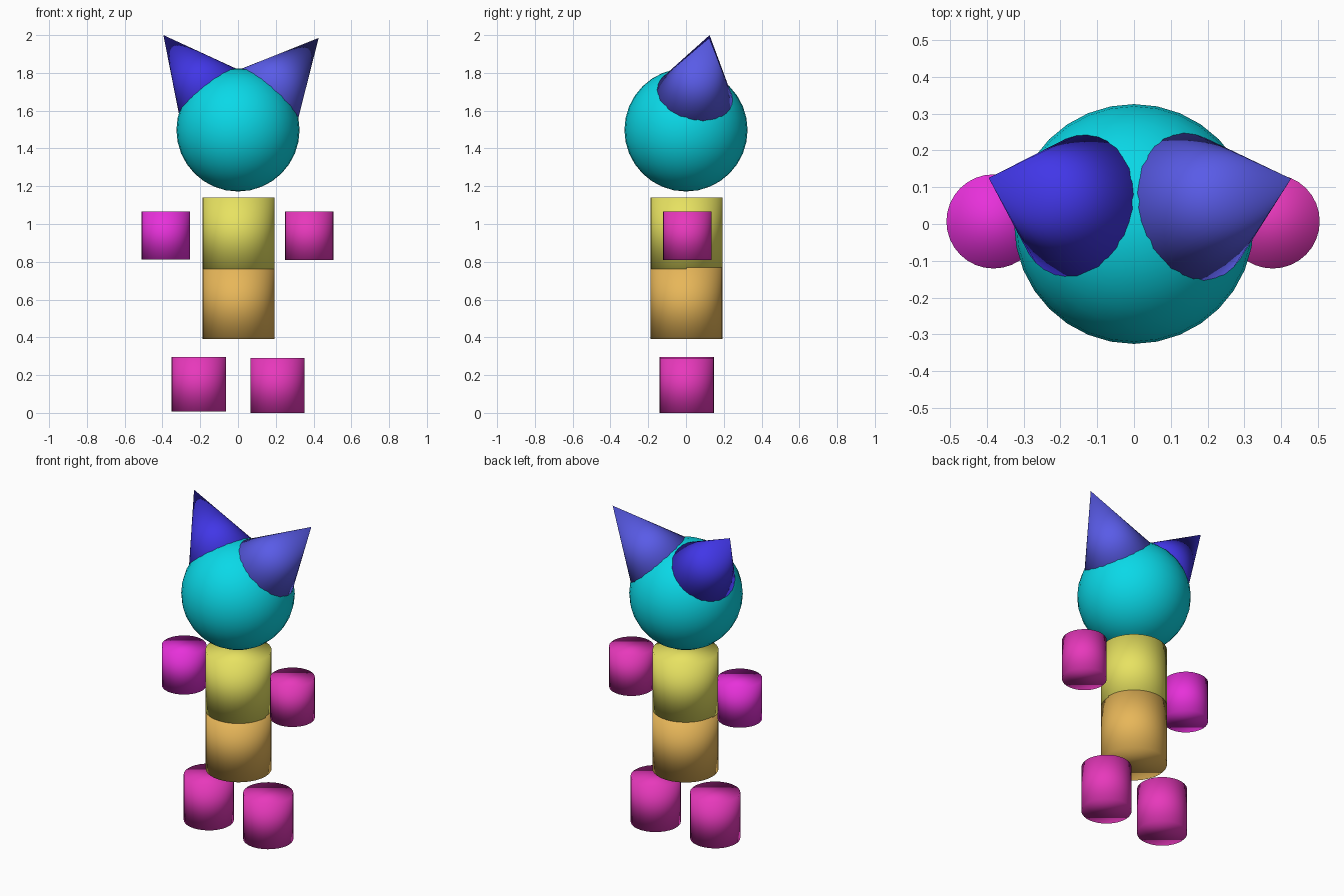
import bpy
from mathutils import Vector

default = bpy.data.objects.get("Cube")
if default:
    bpy.data.objects.remove(default, do_unlink=True)


def material(name, rgb):
    mat = bpy.data.materials.new(name)
    mat.use_nodes = True
    mat.diffuse_color = (*rgb, 1)
    mat.node_tree.nodes["Principled BSDF"].inputs["Base Color"].default_value = (*rgb, 1)
    return mat


cyan = material("cyan", (0.003, 0.69, 0.8))
yellow = material("yellow", (0.8, 0.76, 0.12))
tan = material("tan", (0.8, 0.47, 0.1))
pink = material("pink", (0.8, 0.04, 0.5))
magenta = material("magenta", (0.8, 0.03, 0.7))
blue = material("blue", (0.053, 0.037, 0.8))
periwinkle = material("periwinkle", (0.1, 0.105, 0.8))


def finish(name, mat):
    """Name, colour and smooth the newest primitive."""
    obj = bpy.context.object
    obj.name = name
    obj.data.materials.append(mat)
    bpy.ops.object.shade_smooth()
    return obj


def barrel(name, mat, x, y, bottom, top, radius):
    """Upright cylinder between two heights."""
    bpy.ops.mesh.primitive_cylinder_add(vertices=32, radius=radius, depth=top - bottom,
                                        location=(x, y, (bottom + top) / 2))
    return finish(name, mat)


def ear(name, mat, apex, centre, sink):
    """Cone pointing from the head centre to the apex, its base sunk in the head."""
    axis = apex - centre
    depth = axis.length - sink
    bpy.ops.mesh.primitive_cone_add(vertices=32, radius1=depth / 2, depth=depth,
                                    location=apex - axis.normalized() * depth / 2)
    obj = finish(name, mat)
    obj.rotation_euler = axis.to_track_quat('Z', 'Y').to_euler()
    return obj


# Head
head_centre = Vector((0, 0, 1.498))
bpy.ops.mesh.primitive_uv_sphere_add(segments=32, ring_count=16, radius=0.326,
                                     location=head_centre)
finish("head", cyan)

# Ears
ear("right_ear", blue, Vector((-0.395, 0.125, 2.0)), head_centre, 0.13)
ear("left_ear", periwinkle, Vector((0.427, 0.123, 1.985)), head_centre, 0.13)

# Body
barrel("chest", yellow, 0.002, 0.002, 0.762, 1.14, 0.19)
barrel("belly", tan, 0.002, 0.003, 0.39, 0.77, 0.19)

# Arms
barrel("right_arm", magenta, -0.382, 0.007, 0.812, 1.067, 0.128)
barrel("left_arm", pink, 0.377, 0.007, 0.81, 1.067, 0.128)

# Legs
barrel("right_leg", pink, -0.207, 0.004, 0.008, 0.297, 0.144)
barrel("left_leg", pink, 0.209, 0.004, 0.0, 0.29, 0.144)
